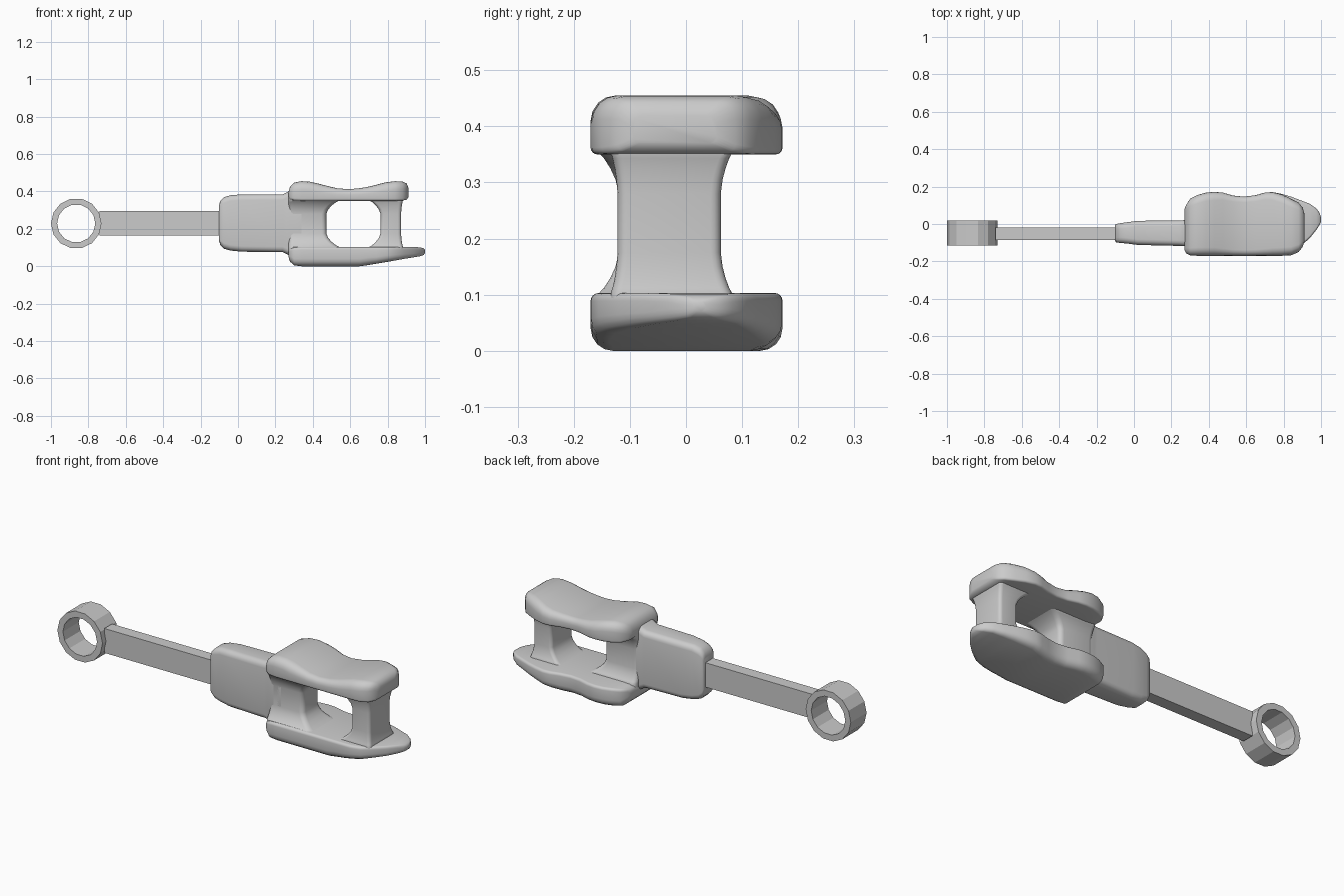
import bpy, bmesh
from math import pi, sin, cos


def finish(name, bm, angle):
    bmesh.ops.recalc_face_normals(bm, faces=bm.faces)
    me = bpy.data.meshes.new(name)
    bm.to_mesh(me)
    bm.free()
    ob = bpy.data.objects.new(name, me)
    bpy.context.collection.objects.link(ob)
    if angle:
        bpy.ops.object.select_all(action='DESELECT')
        ob.select_set(True)
        bpy.context.view_layer.objects.active = ob
        bpy.ops.object.shade_smooth_by_angle(angle=angle)
    return ob


def loft(name, stations, axis='X', seg=4, angle=0.75):
    """Skin rounded rectangles; station = (t, a0, a1, b0, b1, r_low, r_high)."""
    bm = bmesh.new()
    rings = []
    for t, a0, a1, b0, b1, rl, rh in stations:
        lim = min(a1 - a0, b1 - b0) * 0.49
        rl, rh = min(rl, lim), min(rh, lim)
        ring = []
        for k, (a, b, r) in enumerate(((a1 - rh, b1 - rh, rh), (a0 + rh, b1 - rh, rh),
                                       (a0 + rl, b0 + rl, rl), (a1 - rl, b0 + rl, rl))):
            for i in range(seg + 1):
                w = pi / 2 * (k + i / seg)
                p, q = a + r * cos(w), b + r * sin(w)
                ring.append(bm.verts.new((t, p, q) if axis == 'X' else (p, q, t)))
        rings.append(ring)
    n = len(rings[0])
    for A, B in zip(rings, rings[1:]):
        for i in range(n):
            j = (i + 1) % n
            bm.faces.new((A[i], A[j], B[j], B[i]))
    bm.faces.new(rings[0])
    bm.faces.new(rings[-1])
    return finish(name, bm, angle)


# Faceted end ring
bm = bmesh.new()
N = 14
loops = []
for r, y in ((0.135, -0.115), (0.135, 0.02), (0.102, 0.02), (0.102, -0.115)):
    loops.append([bm.verts.new((-0.865 + r * cos(2 * pi * i / N), y,
                                0.229 + r * sin(2 * pi * i / N))) for i in range(N)])
for k in range(4):
    A, B = loops[k], loops[(k + 1) % 4]
    for i in range(N):
        j = (i + 1) % N
        bm.faces.new((A[i], A[j], B[j], B[i]))
finish("end_ring", bm, 0)

# Flat connecting bar
bm = bmesh.new()
bmesh.ops.create_cube(bm, size=1)
for v in bm.verts:
    v.co = (-0.41 + v.co.x * 0.66, -0.0525 + v.co.y * 0.065, 0.23 + v.co.z * 0.132)
finish("connecting_bar", bm, 0)

# Main body, flaring up into the plates
loft("body", [
    (-0.102, -0.09, -0.005, 0.14, 0.325, .02, .02),
    (-0.095, -0.098, 0.0, 0.115, 0.35, .025, .025),
    (-0.075, -0.101, 0.004, 0.094, 0.369, .03, .03),
    (-0.04, -0.104, 0.009, 0.084, 0.38, .03, .03),
    (0.02, -0.112, 0.017, 0.078, 0.384, .03, .03),
    (0.24, -0.117, 0.019, 0.075, 0.385, .03, .03),
    (0.26, -0.118, 0.02, 0.066, 0.395, .03, .03),
    (0.29, -0.12, 0.022, 0.05, 0.412, .03, .03),
    (0.34, -0.12, 0.022, 0.05, 0.412, .03, .03),
])


# Uprights between the plates with flared ends (mirrored about mid height)
def upright(name, x0, x1, y0, y1, fl, fr, ff, fb, r):
    half = [(0.08, 1), (0.103, 1), (0.112, .75), (0.13, .42), (0.15, .16), (0.175, 0)]
    st = half + [(0.455 - z, f) for z, f in reversed(half)]
    loft(name, [(z, x0 - fl * f, x1 + fr * f, y0 - ff * f, y1 + fb * f, r, r)
                for z, f in st], 'Z')


upright("inner_upright", 0.27, 0.472, -0.12, 0.024, 0.0, 0.07, 0.035, 0.03, .025)
upright("outer_upright", 0.762, 0.872, -0.122, 0.062, 0.06, 0.01, 0.012, 0.02, .018)

# Wavy upper plate
loft("upper_plate", [
    (0.270, -.140, .080, .370, .395, .012, .012),
    (0.278, -.156, .100, .357, .425, .012, .03),
    (0.300, -.168, .135, .352, .447, .012, .04),
    (0.340, -.170, .155, .350, .455, .012, .045),
    (0.385, -.170, .168, .350, .452, .012, .045),
    (0.430, -.170, .172, .350, .442, .012, .045),
    (0.475, -.170, .168, .350, .430, .012, .04),
    (0.530, -.170, .152, .350, .417, .012, .035),
    (0.590, -.170, .146, .350, .412, .012, .035),
    (0.650, -.170, .154, .350, .417, .012, .035),
    (0.700, -.170, .168, .350, .426, .012, .04),
    (0.740, -.170, .171, .350, .436, .012, .045),
    (0.790, -.170, .158, .350, .449, .012, .045),
    (0.840, -.167, .135, .350, .455, .012, .045),
    (0.880, -.150, .115, .351, .453, .012, .04),
    (0.902, -.122, .088, .356, .443, .012, .03),
    (0.911, -.095, .055, .370, .420, .012, .02),
])

# Lower plate with sloping pointed nose
loft("lower_plate", [
    (0.270, -.140, .080, .050, .080, .012, .012),
    (0.278, -.156, .100, .025, .093, .03, .012),
    (0.300, -.168, .135, .005, .101, .035, .014),
    (0.340, -.170, .155, .000, .103, .04, .014),
    (0.385, -.170, .168, .000, .103, .04, .014),
    (0.430, -.170, .172, .000, .103, .04, .014),
    (0.475, -.170, .168, .000, .103, .04, .014),
    (0.530, -.170, .152, .000, .103, .04, .014),
    (0.590, -.170, .146, .000, .103, .04, .014),
    (0.650, -.170, .154, .000, .103, .04, .014),
    (0.700, -.170, .168, .007, .103, .04, .014),
    (0.740, -.170, .171, .014, .103, .035, .014),
    (0.790, -.169, .161, .022, .103, .035, .014),
    (0.840, -.156, .146, .031, .103, .03, .014),
    (0.890, -.120, .127, .040, .103, .025, .014),
    (0.940, -.075, .108, .048, .103, .02, .014),
    (0.975, -.032, .083, .054, .101, .02, .014),
    (0.992, -.005, .060, .060, .096, .015, .014),
    (1.000, .012, .035, .070, .088, .008, .008),
])
